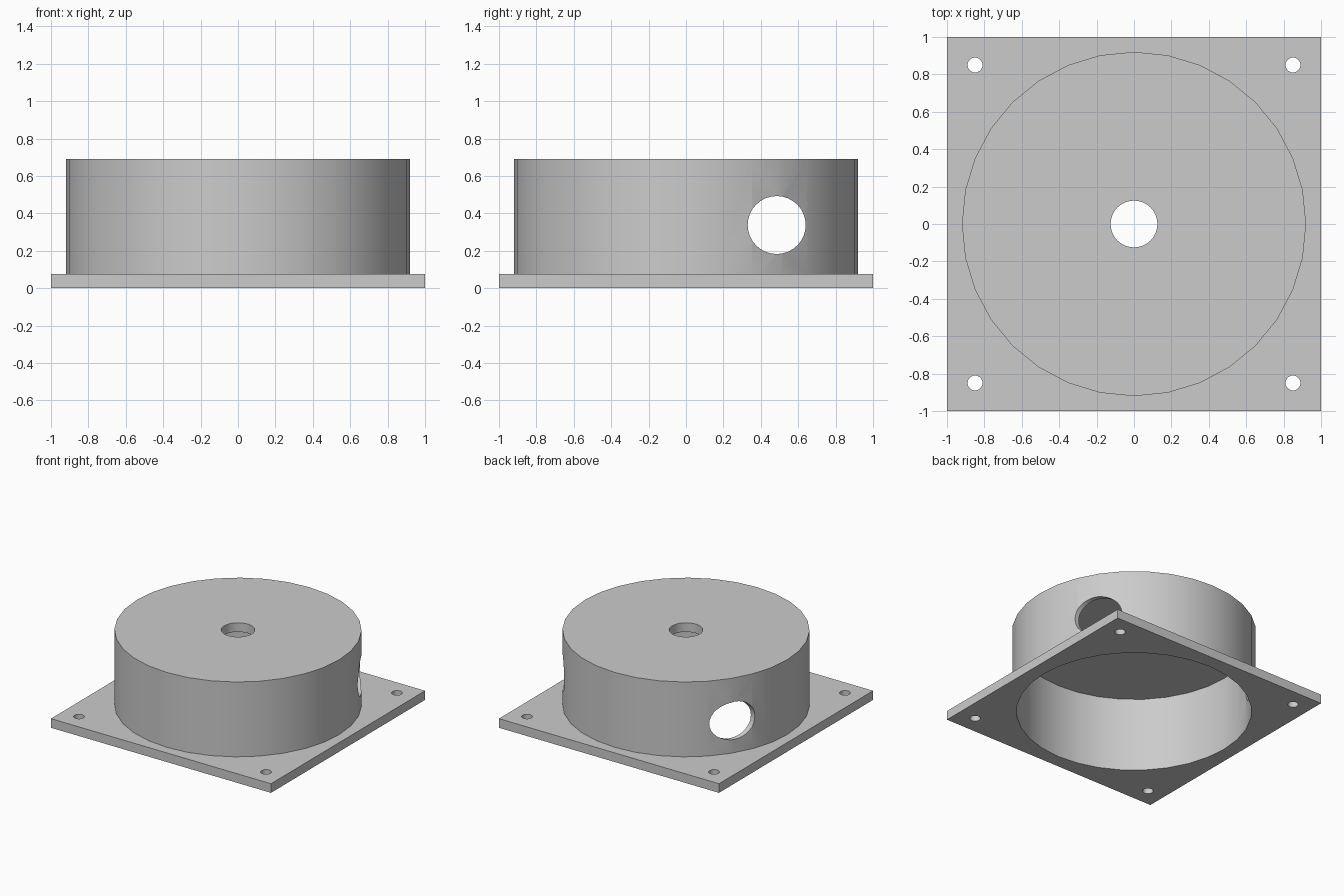
import bpy
import math

if "Cube" in bpy.data.objects:
    bpy.data.objects.remove(bpy.data.objects["Cube"], do_unlink=True)

grey = bpy.data.materials.new("plain_grey")
grey.use_nodes = True
COLOUR = (0.6, 0.6, 0.6, 1)
grey.diffuse_color = COLOUR
grey.node_tree.nodes["Principled BSDF"].inputs["Base Color"].default_value = COLOUR

PLATE, HEIGHT, CEILING = 0.075, 0.69, 0.615
OUTER, INNER = 0.92, 0.885


def cylinder(name, radius, low, high, x=0, y=0, sides=32):
    bpy.ops.mesh.primitive_cylinder_add(
        vertices=sides, radius=radius, depth=high - low,
        location=(x, y, (low + high) / 2))
    obj = bpy.context.object
    obj.name = name
    return obj


def combine(target, tool, operation):
    """Apply a boolean and discard its tool."""
    tool.hide_render = True
    mod = target.modifiers.new(operation.lower(), "BOOLEAN")
    mod.operation, mod.object, mod.solver = operation, tool, "EXACT"
    bpy.context.view_layer.objects.active = target
    bpy.ops.object.modifier_apply(modifier=mod.name)
    bpy.data.objects.remove(tool, do_unlink=True)


# Square mounting plate joined to the round cover
bpy.ops.mesh.primitive_cube_add(size=1, location=(0, 0, PLATE / 2))
housing = bpy.context.object
housing.name = "flanged_housing"
housing.scale = (2, 2, PLATE)
bpy.ops.object.transform_apply(location=True, rotation=False, scale=True)
combine(housing, cylinder("cover", OUTER, PLATE / 2, HEIGHT), "UNION")

# Hollow interior, open underneath
combine(housing, cylinder("cavity", INNER, -0.1, CEILING), "DIFFERENCE")

# Central hole in the roof
combine(housing, cylinder("roof_hole", 0.125, 0.5, 0.8), "DIFFERENCE")

# Screw holes at the plate corners
for x in (-0.85, 0.85):
    for y in (-0.85, 0.85):
        combine(housing, cylinder("screw_hole", 0.04, -0.1, 0.2, x, y),
                "DIFFERENCE")

# Round side ports, aligned across both walls
port = cylinder("side_ports", 0.155, -1.2, 1.2, 0, 0.485)
port.location.z = 0.338
port.rotation_euler.y = math.pi / 2
bpy.context.view_layer.update()
combine(housing, port, "DIFFERENCE")

housing.data.materials.clear()
housing.data.materials.append(grey)
for face in housing.data.polygons:
    face.material_index = 0

bpy.ops.object.select_all(action="DESELECT")
housing.select_set(True)
bpy.context.view_layer.objects.active = housing
bpy.ops.object.shade_smooth_by_angle(angle=math.radians(30))
